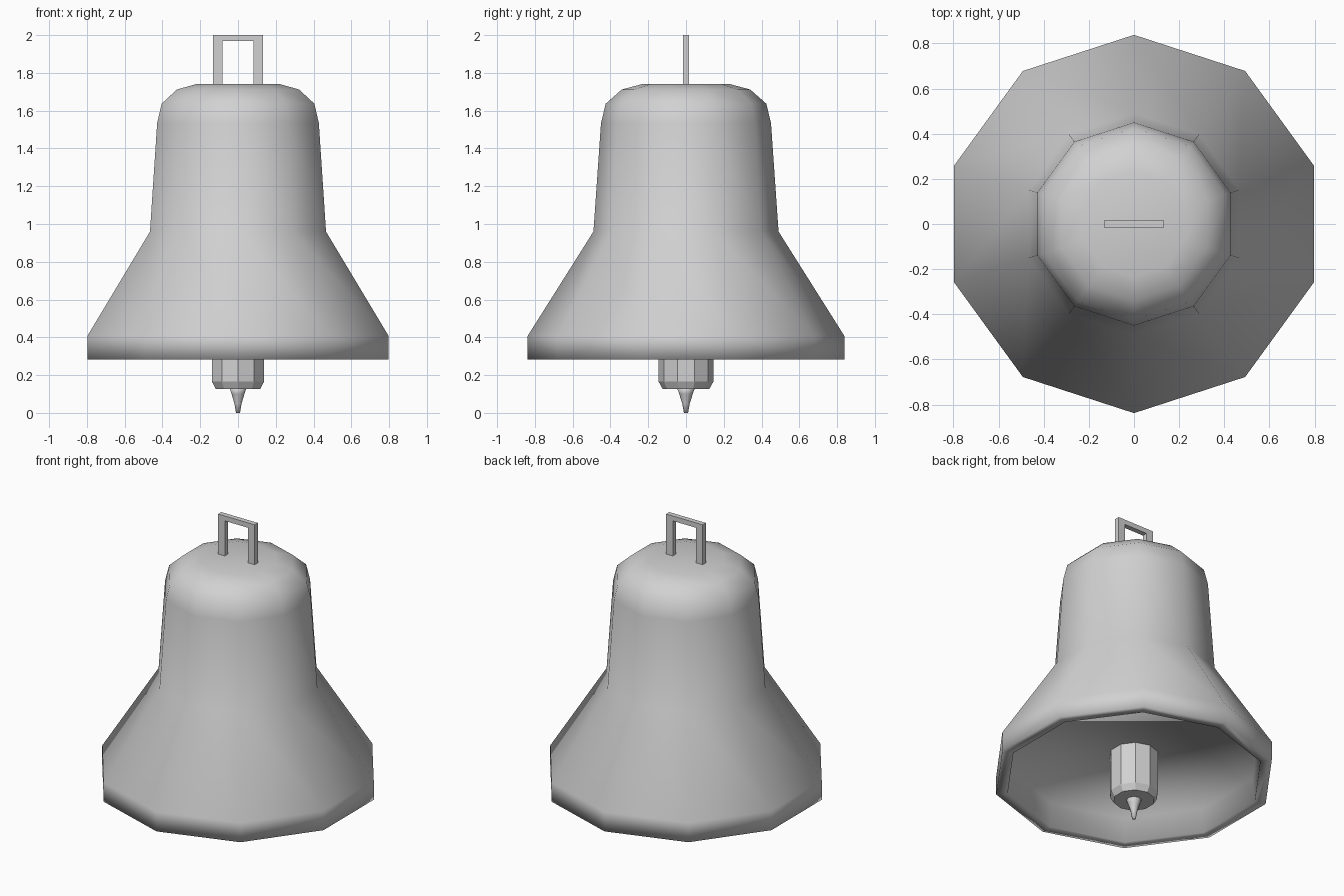
import bpy
import bmesh
from math import pi, sin, cos

SIDES = 10

cube = bpy.data.objects.get("Cube")
if cube:
    bpy.data.objects.remove(cube, do_unlink=True)

# Single plain metal colour
metal = bpy.data.materials.new("grey_metal")
metal.use_nodes = True
GREY = (0.64, 0.64, 0.64, 1)
metal.diffuse_color = GREY
metal.node_tree.nodes["Principled BSDF"].inputs["Base Color"].default_value = GREY


def finish(name, bm, smooth=False):
    bmesh.ops.recalc_face_normals(bm, faces=bm.faces)
    for face in bm.faces:
        face.smooth = smooth
    mesh = bpy.data.meshes.new(name)
    bm.to_mesh(mesh)
    bm.free()
    mesh.materials.append(metal)
    obj = bpy.data.objects.new(name, mesh)
    bpy.context.collection.objects.link(obj)


def lathe(name, profile, smooth=False):
    """Turn (radius, height) points into a closed solid with a corner on the y axis."""
    bm = bmesh.new()
    rings = []
    for r, z in profile:
        angles = [pi / 2 + 2 * pi * i / SIDES for i in range(SIDES)]
        rings.append([bm.verts.new((r * cos(a), r * sin(a), z)) for a in angles])
    for low, high in zip(rings, rings[1:]):
        for i in range(SIDES):
            j = (i + 1) % SIDES
            bm.faces.new((low[i], low[j], high[j], high[i]))
    bm.faces.new(rings[0])
    bm.faces.new(rings[-1])
    finish(name, bm, smooth)


# Bell: outer wall from the crown to the rim, then a shallow recess underneath
outer = [(0.235, 1.74), (0.34, 1.712), (0.425, 1.637), (0.45, 1.535),
         (0.49, 0.96), (0.838, 0.408), (0.838, 0.282)]
recess = [(0.768, 0.282), (0.755, 0.437)]
lathe("bell_body", outer + recess, smooth=True)

# Faceted clapper hanging from the recess, with a bevelled lower end
lathe("clapper", [(0.123, 0.126), (0.145, 0.165), (0.145, 0.5)])

# Tapered spike under the clapper
spike = [(0.048, 0.135), (0.036, 0.1), (0.02, 0.05), (0.011, 0.0)]
lathe("clapper_spike", spike, smooth=True)

# Hanging loop: a flat arch profile given thickness
W, IN, TOP, BAR, BASE, DEPTH = 0.132, 0.083, 2.0, 1.968, 1.72, 0.033
arch = [(-W, BASE), (-W, TOP), (W, TOP), (W, BASE),
        (IN, BASE), (IN, BAR), (-IN, BAR), (-IN, BASE)]
bm = bmesh.new()
front = bm.faces.new([bm.verts.new((x, -DEPTH / 2, z)) for x, z in arch])
back = bmesh.ops.extrude_face_region(bm, geom=[front])["geom"]
bmesh.ops.translate(bm, vec=(0, DEPTH, 0),
                    verts=[g for g in back if isinstance(g, bmesh.types.BMVert)])
finish("hanging_loop", bm)
